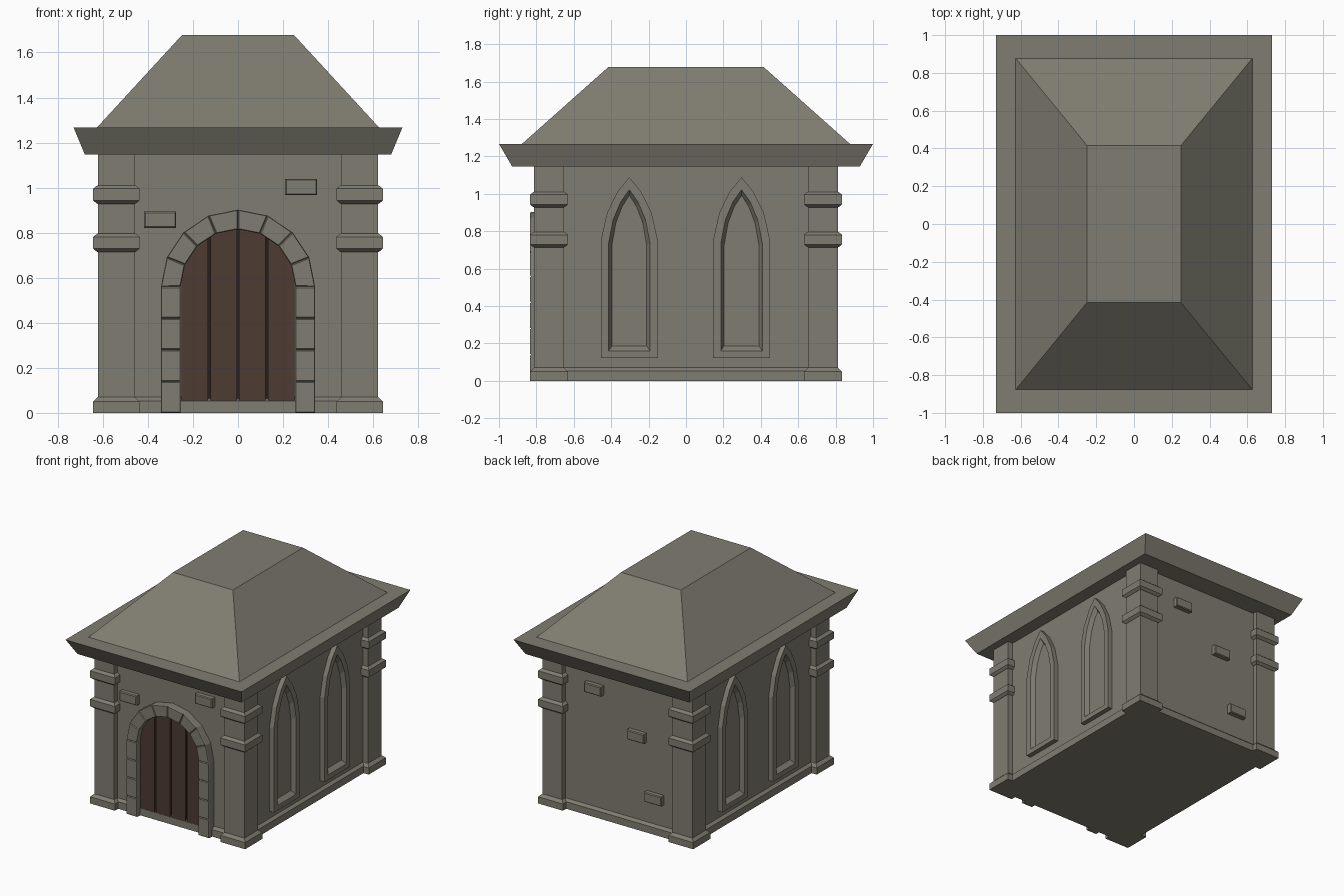
import bpy, bmesh, math

if "Cube" in bpy.data.objects:
    bpy.data.objects.remove(bpy.data.objects["Cube"])


def material(name, col):
    m = bpy.data.materials.new(name)
    m.diffuse_color = (*col, 1)
    m.use_nodes = True
    m.node_tree.nodes["Principled BSDF"].inputs["Base Color"].default_value = m.diffuse_color
    return m


STONE = material("grey_stone", (0.215, 0.205, 0.165))
WOOD = material("dark_brown_wood", (0.075, 0.043, 0.034))
GAP = material("plank_gap_brown", (0.02, 0.014, 0.012))


def loft(name, rings, mat=STONE):
    """Skin a stack of equal-length rings and cap both ends."""
    bm = bmesh.new()
    vs = [[bm.verts.new(p) for p in r] for r in rings]
    n = len(rings[0])
    for a, b in zip(vs, vs[1:]):
        for i in range(n):
            j = (i + 1) % n
            bm.faces.new((a[i], a[j], b[j], b[i]))
    bm.faces.new(vs[0][::-1])
    bm.faces.new(vs[-1])
    bmesh.ops.recalc_face_normals(bm, faces=bm.faces[:])
    me = bpy.data.meshes.new(name)
    bm.to_mesh(me)
    bm.free()
    me.materials.append(mat)
    ob = bpy.data.objects.new(name, me)
    bpy.context.collection.objects.link(ob)
    return ob


def rect(hx, hy, z, cx=0, cy=0):
    return [(cx + sx * hx, cy + sy * hy, z)
            for sx, sy in ((-1, -1), (1, -1), (1, 1), (-1, 1))]


def on_y(pts, y):
    return [(x, y, z) for x, z in pts]


def shrink(pts, d):
    """Pull a profile's points toward its centre by distance d per axis."""
    cx = sum(p[0] for p in pts) / len(pts)
    cz = sum(p[1] for p in pts) / len(pts)
    out = []
    for x, z in pts:
        r = math.hypot(x - cx, z - cz)
        k = 1 - d * 1.41 / r
        out.append((cx + (x - cx) * k, cz + (z - cz) * k))
    return out


WX, WY = 0.58, 0.775   # wall planes

# walls with plinth
loft("walls", [rect(WX + .02, WY + .02, 0), rect(WX + .02, WY + .02, .053),
               rect(WX, WY, .07), rect(WX, WY, 1.15)])

# eaves slab and hipped roof with flat top
loft("eaves", [rect(.68, .93, 1.147), rect(.73, 1.0, 1.267)])
loft("roof", [rect(.627, .878, 1.266), rect(.248, .415, 1.678)])

# corner pillars with foot and two bands
prof = [(.021, 0), (.021, .05), (0, .07)]
for z in (.715, .929):
    prof += [(.004, z), (.021, z + .014), (.021, z + .066), (.004, z + .08)]
    prof.insert(-4, (0, z - .001))
    prof.append((0, z + .081))
prof.append((0, 1.15))
for sx in (-1, 1):
    for sy in (-1, 1):
        loft("corner_pillar", [rect(.082 + e, .0805 + e, z, sx * .54, sy * .7325)
                               for e, z in prof])


# pointed windows on both sides
def lancet(w, z0, z1, apex):
    h = apex - z1
    right = [(w, z0), (w, z1), (.78 * w, z1 + .44 * h), (.42 * w, z1 + .77 * h)]
    return right + [(0, apex)] + [(-y, z) for y, z in right[::-1]]


outer = lancet(.152, .123, .752, 1.088)
inner = lancet(.111, .160, .735, 1.022)
pane = lancet(.093, .187, .725, .992)
for s in (-1, 1):
    for cy in (-.303, .297):
        loft("window_frame", [[(s * x, cy + y, z) for y, z in p] for p, x in
                              ((outer, .57), (outer, .616), (inner, .616), (pane, .585))])

# door arch stones
R0, R1, ZC, YF = .255, .342, .56, .834
stones = []
for i in range(8):
    a, b = (math.pi * k / 8 for k in (i, i + 1))
    stones.append([(r * math.cos(t), ZC + r * math.sin(t))
                   for r, t in ((R0, a), (R1, a), (R1, b), (R0, b))])
for i in range(4):
    for s in (-1, 1):
        stones.append([(s * R0, .14 * i), (s * R1, .14 * i),
                       (s * R1, .14 * i + .14), (s * R0, .14 * i + .14)])
for q in stones:
    loft("arch_stone", [on_y(q, -.76), on_y(q, -YF + .006), on_y(shrink(q, .004), -YF)])


# door planks over a dark backing
def arch_slice(x0, x1, r):
    top = [x1 + (x0 - x1) * k / 6 for k in range(7)]
    return [(x0, .055), (x1, .055)] + [(x, ZC + math.sqrt(max(0, r * r - x * x))) for x in top]


loft("door_backing", [on_y(arch_slice(-.25, .25, .262), y) for y in (-.765, -.783)], GAP)
for i in range(4):
    x0 = -.256 + .128 * i
    p = arch_slice(x0 + .005, x0 + .123, .262)
    loft("door_plank", [on_y(p, -.77), on_y(p, -.797)], WOOD)

# loose raised bricks on front and back walls
for s, x, z in ((-1, .28, 1.003), (-1, -.346, .857),
                (1, .21, .96), (1, -.145, .70), (1, -.29, .27)):
    q = [(x - .071, z - .036), (x + .071, z - .036), (x + .071, z + .036), (x - .071, z + .036)]
    f = [(x + (u - x) * .92, z + (v - z) * .84) for u, v in q]
    loft("wall_brick", [on_y(q, s * .76), on_y(q, s * .806), on_y(f, s * .812)])
